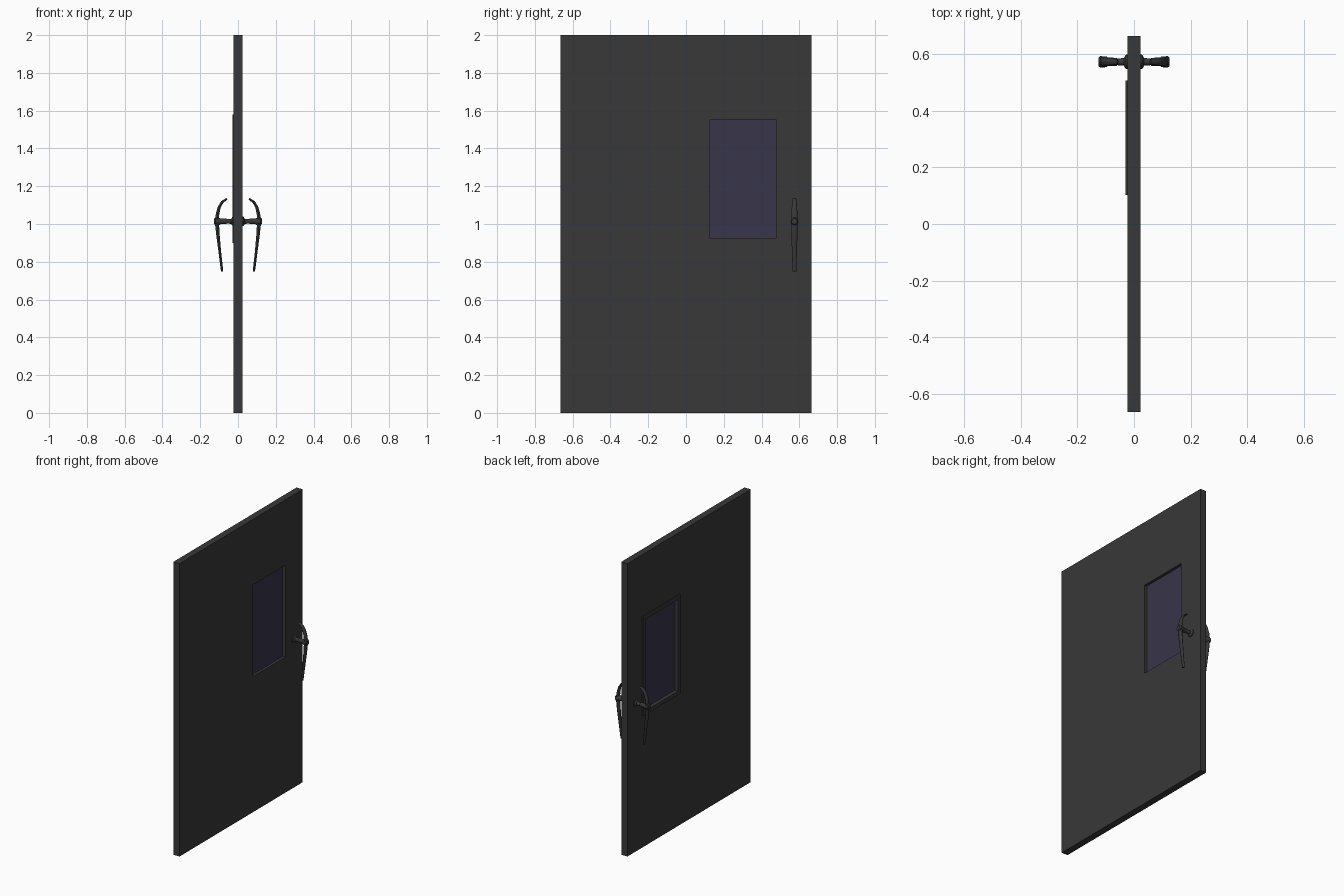
import bpy, bmesh, math
from mathutils import Vector

if "Cube" in bpy.data.objects:
    bpy.data.objects.remove(bpy.data.objects["Cube"])


def material(name, rgba):
    m = bpy.data.materials.new(name)
    m.diffuse_color = rgba
    m.use_nodes = True
    m.node_tree.nodes["Principled BSDF"].inputs["Base Color"].default_value = m.diffuse_color
    return m


DARK = material("dark_paint", (0.04, 0.04, 0.04, 1))
GLASS = material("tinted_glass", (0.04, 0.035, 0.07, 0.75))


def make(name, bm, mat, smooth=False):
    bmesh.ops.recalc_face_normals(bm, faces=bm.faces)
    me = bpy.data.meshes.new(name)
    bm.to_mesh(me)
    bm.free()
    me.materials.append(mat)
    ob = bpy.data.objects.new(name, me)
    bpy.context.collection.objects.link(ob)
    if smooth:
        bpy.ops.object.select_all(action='DESELECT')
        ob.select_set(True)
        bpy.context.view_layer.objects.active = ob
        bpy.ops.object.shade_smooth_by_angle(angle=math.radians(40))
    return ob


def ring_panel(name, x0, x1, outer, inner):
    """Rectangular slab in the YZ plane with a rectangular opening."""
    bm = bmesh.new()

    def loop(x, r):
        y0, y1, z0, z1 = r
        return [bm.verts.new((x, y, z)) for y, z in
                ((y0, z0), (y1, z0), (y1, z1), (y0, z1))]
    loops = [loop(x0, outer), loop(x1, outer), loop(x1, inner), loop(x0, inner)]
    for k in range(4):
        a, b = loops[k], loops[(k + 1) % 4]
        for i in range(4):
            j = (i + 1) % 4
            bm.faces.new((a[i], a[j], b[j], b[i]))
    return make(name, bm, DARK)


def loft(name, rings):
    """Skin a list of vertex-position rings and cap both ends."""
    bm = bmesh.new()
    vs = [[bm.verts.new(p) for p in r] for r in rings]
    n = len(vs[0])
    for a, b in zip(vs, vs[1:]):
        for i in range(n):
            j = (i + 1) % n
            bm.faces.new((a[i], a[j], b[j], b[i]))
    bm.faces.new(vs[0])
    bm.faces.new(vs[-1])
    ob = make(name, bm, DARK, True)
    ob.modifiers.new("both_sides", 'MIRROR').use_axis[0] = True
    return ob


def angles(n):
    return [2 * math.pi * i / n for i in range(n)]


# Door leaf and window surround
opening = (0.127, 0.477, 0.926, 1.552)
ring_panel("door_leaf", -0.023, 0.0235, (-0.665, 0.665, 0, 2), opening)
ring_panel("window_frame", -0.03, -0.0225, (0.102, 0.507, 0.9, 1.58), opening)

# Glass pane
bm = bmesh.new()
bmesh.ops.create_cube(bm, size=1)
for v in bm.verts:
    v.co = Vector((v.co.x * 0.008, 0.302 + v.co.y * 0.35, 1.239 + v.co.z * 0.626))
make("window_glass", bm, GLASS)

# Handle spindle: collar, stem and end knob turned around X
HY, HZ = 0.574, 1.014
profile = [(0.02, 0.025), (0.029, 0.025), (0.033, 0.019), (0.036, 0.013),
           (0.06, 0.012), (0.062, 0.014), (0.092, 0.015), (0.098, 0.019),
           (0.12, 0.02), (0.126, 0.015)]
loft("handle_spindle", [[(x, HY + r * math.cos(a), HZ + r * math.sin(a))
                         for a in angles(20)] for x, r in profile])

# Curved lever: x, z, half thickness, half width
path = [(0.084, 0.748, 0.006, 0.010), (0.096, 0.85, 0.007, 0.013),
        (0.106, 0.94, 0.009, 0.016), (0.112, 1.014, 0.011, 0.017),
        (0.108, 1.055, 0.009, 0.016), (0.099, 1.09, 0.008, 0.014),
        (0.083, 1.117, 0.007, 0.012), (0.058, 1.134, 0.005, 0.009)]
rings = []
for i, (x, z, t, w) in enumerate(path):
    p, q = path[max(i - 1, 0)], path[min(i + 1, len(path) - 1)]
    d = Vector((q[0] - p[0], 0, q[1] - p[1])).normalized()
    side = Vector((d.z, 0, -d.x))
    rings.append([Vector((x, HY, z)) + side * t * math.cos(a)
                  + Vector((0, w * math.sin(a), 0)) for a in angles(12)])
loft("handle_lever", rings)
